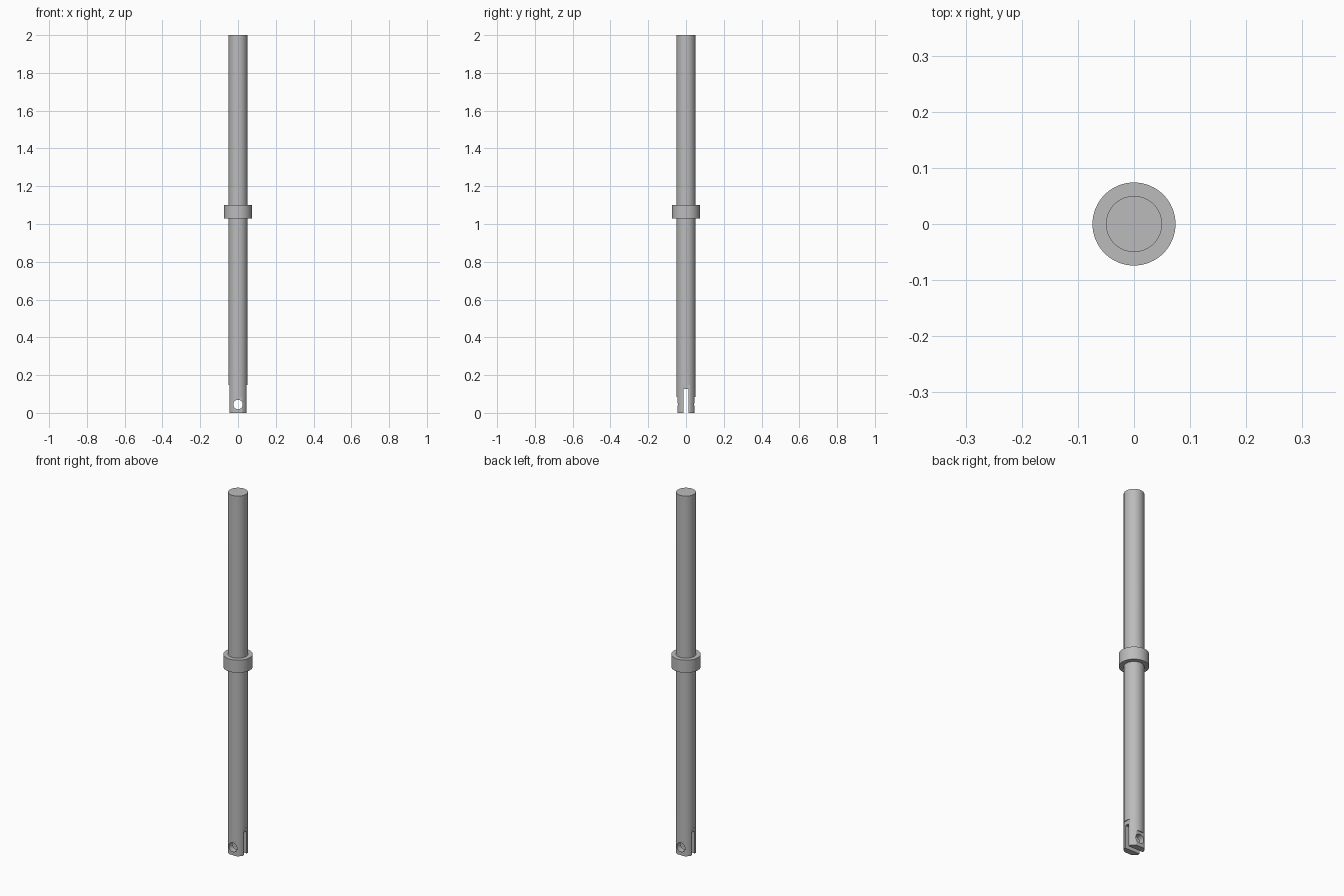
import bpy
import math

if "Cube" in bpy.data.objects:
    bpy.data.objects.remove(bpy.data.objects["Cube"], do_unlink=True)

# One plain grey metal
GREY = (0.5, 0.5, 0.5, 1.0)
metal = bpy.data.materials.new("grey metal")
metal.diffuse_color = GREY
metal.use_nodes = True
metal.node_tree.nodes["Principled BSDF"].inputs["Base Color"].default_value = GREY


def finish(obj, name):
    obj.name = name
    obj.data.materials.append(metal)
    return obj


def cylinder(name, radius, bottom, top):
    bpy.ops.mesh.primitive_cylinder_add(
        vertices=64, radius=radius, depth=top - bottom,
        location=(0, 0, (bottom + top) / 2))
    return finish(bpy.context.object, name)


def box(name, low, high):
    middle = [(a + b) / 2 for a, b in zip(low, high)]
    bpy.ops.mesh.primitive_cube_add(size=1, location=middle)
    obj = bpy.context.object
    obj.scale = [b - a for a, b in zip(low, high)]
    return finish(obj, name)


def cut(target, cutter):
    mod = target.modifiers.new(cutter.name, 'BOOLEAN')
    mod.operation = 'DIFFERENCE'
    mod.solver = 'EXACT'
    mod.object = cutter
    bpy.context.view_layer.objects.active = target
    bpy.ops.object.modifier_apply(modifier=mod.name)
    bpy.data.objects.remove(cutter, do_unlink=True)


# Long round rod and the collar around its middle
rod = cylinder("rod", 0.05, 0, 2)
collar = cylinder("collar", 0.074, 1.03, 1.10)

# Flats on the four sides of the forked end
for side in (-1, 1):
    x = sorted((side * 0.045, side * 0.1))
    cut(rod, box("side_flat", (x[0], -0.1, -0.1), (x[1], 0.1, 0.148)))
    cut(rod, box("face_flat", (-0.1, x[0], -0.1), (0.1, x[1], 0.083)))

# Slot between the fork prongs
cut(rod, box("fork_slot", (-0.1, -0.012, -0.1), (0.1, 0.012, 0.126)))

# Pin hole through both prongs
bpy.ops.mesh.primitive_cylinder_add(
    vertices=40, radius=0.025, depth=0.3, location=(0, 0, 0.044),
    rotation=(math.pi / 2, 0, 0))
cut(rod, finish(bpy.context.object, "pin_hole"))

# Smooth round walls, crisp edges
for obj in (rod, collar):
    bpy.ops.object.select_all(action='DESELECT')
    obj.select_set(True)
    bpy.context.view_layer.objects.active = obj
    bpy.ops.object.shade_smooth_by_angle(angle=math.radians(20))
